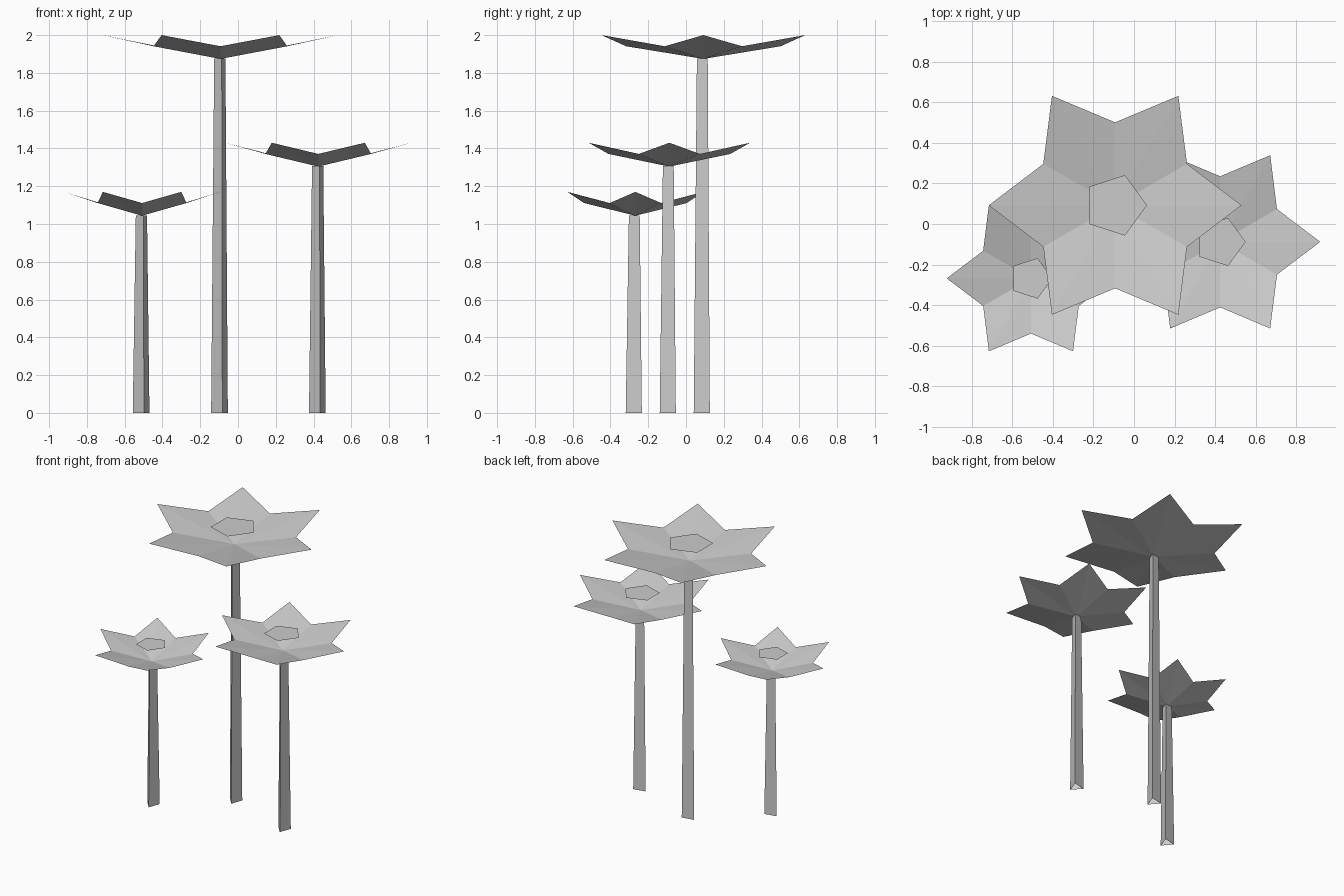
import bpy, bmesh, math

if "Cube" in bpy.data.objects:
    bpy.data.objects.remove(bpy.data.objects["Cube"])

grey = bpy.data.materials.new("light grey")
grey.diffuse_color = (0.6, 0.6, 0.6, 1)
grey.use_nodes = True
grey.node_tree.nodes["Principled BSDF"].inputs["Base Color"].default_value = grey.diffuse_color


def ring(bm, n, r, z, start=0.0):
    """Vertices evenly spaced on a circle."""
    return [bm.verts.new((r * math.cos(math.radians(start) + 2 * math.pi * i / n),
                          r * math.sin(math.radians(start) + 2 * math.pi * i / n), z))
            for i in range(n)]


def finish(bm, name, x, y):
    me = bpy.data.meshes.new(name)
    bm.to_mesh(me)
    bm.free()
    me.materials.append(grey)
    ob = bpy.data.objects.new(name, me)
    ob.location = (x, y, 0)
    bpy.context.collection.objects.link(ob)


def flower(tag, x, y, hub_z, radius, valley, disc_r):
    tip_z, valley_z = hub_z + 0.126, hub_z + 0.067

    # six-pointed shallow bowl of thin folded petals
    bm = bmesh.new()
    hub = bm.verts.new((0, 0, hub_z))
    tips = ring(bm, 6, radius, tip_z)
    dips = ring(bm, 6, valley, valley_z, 30)
    for i in range(6):
        bm.faces.new((hub, tips[i], dips[i]))
        bm.faces.new((hub, dips[i], tips[(i + 1) % 6]))
    finish(bm, tag + "_petals", x, y)

    # flat five-sided disc level with the petal tips
    bm = bmesh.new()
    bm.faces.new(ring(bm, 5, disc_r, tip_z))
    finish(bm, tag + "_disc", x, y)

    # tapered three-sided stem, open at both ends
    bm = bmesh.new()
    low = ring(bm, 3, 0.052, 0, 41)
    top = ring(bm, 3, 0.035, hub_z + 0.002, 41)
    for i in range(3):
        j = (i + 1) % 3
        bm.faces.new((low[i], low[j], top[j], top[i]))
    finish(bm, tag + "_stem", x, y)


flower("tall", -0.093, 0.092, 1.874, 0.623, 0.409, 0.157)
flower("middle", 0.425, -0.088, 1.304, 0.493, 0.323, 0.125)
flower("short", -0.508, -0.268, 1.044, 0.415, 0.272, 0.105)
